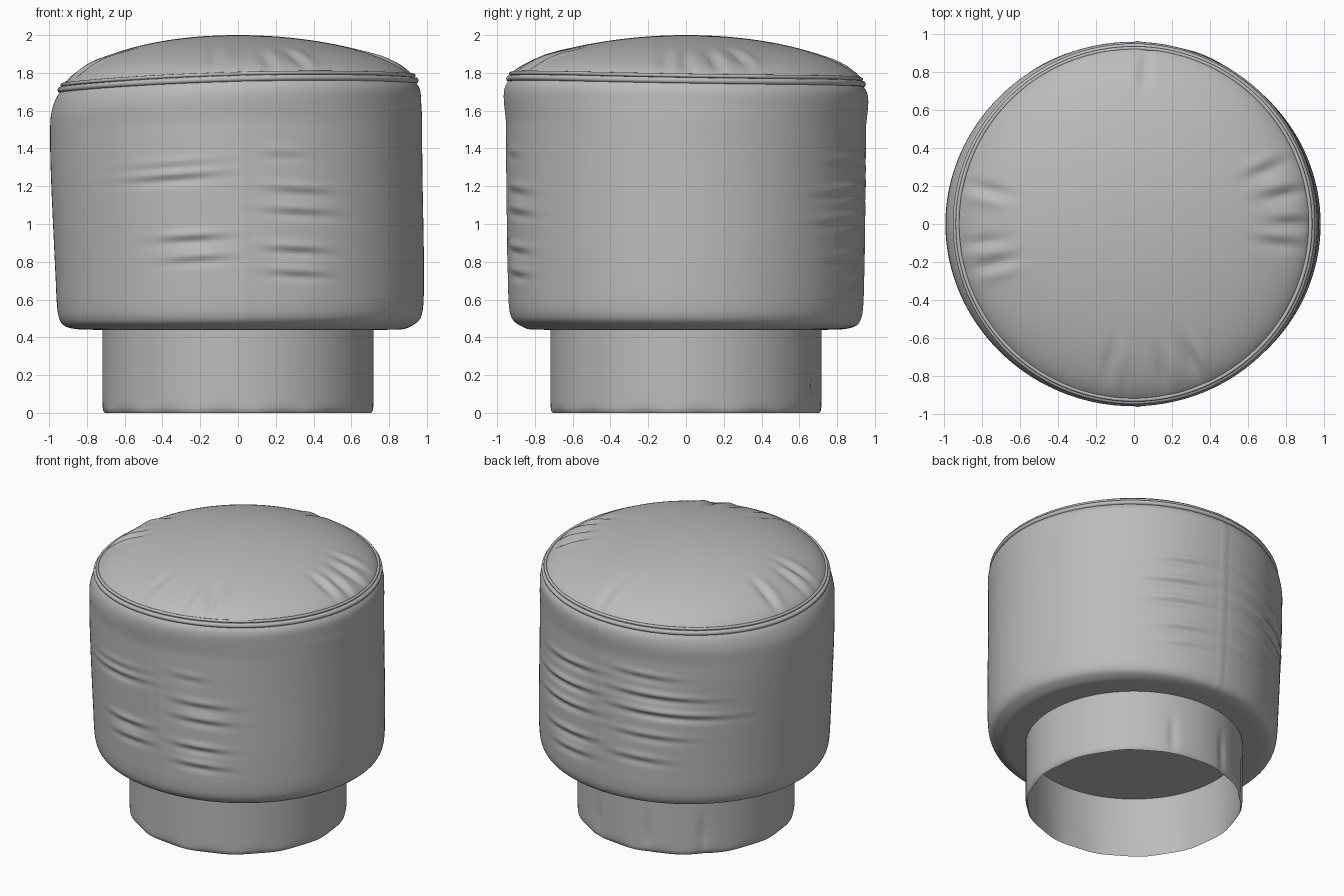
import bpy, bmesh, math
from math import sin, cos, pi, radians, exp
from mathutils import Vector

cube = bpy.data.objects.get("Cube")
if cube:
    bpy.data.objects.remove(cube)

SEGS = 240
grey = bpy.data.materials.new("soft grey fabric")
grey.use_nodes = True
COLOUR = (0.5, 0.5, 0.5, 1)
grey.diffuse_color = COLOUR
bsdf = next(n for n in grey.node_tree.nodes if n.type == "BSDF_PRINCIPLED")
bsdf.inputs["Base Color"].default_value = COLOUR


def bell(d, width):
    return exp(-(d / width) ** 2)


def smooth(t):
    t = min(max(t, 0), 1)
    return t * t * (3 - 2 * t)


def angle_gap(a, b):
    return (a - b + pi) % (2 * pi) - pi


def resample(points, step):
    """Smooth curve through profile points, split into short even steps."""
    pts = [Vector(p) for p in points]
    ext = [2 * pts[0] - pts[1]] + pts + [2 * pts[-1] - pts[-2]]
    out = []
    for i in range(len(pts) - 1):
        p0, p1, p2, p3 = ext[i:i + 4]
        length = (p2 - p1).length
        # tangents scaled by spacing, so uneven points do not overshoot
        m1 = (p2 - p0) / max((p1 - p0).length + length, 1e-6) * length
        m2 = (p3 - p1) / max((p3 - p2).length + length, 1e-6) * length
        n = max(3, math.ceil(length / step))
        for k in range(n):
            t = k / n
            out.append((2*t**3 - 3*t*t + 1) * p1 + (t**3 - 2*t*t + t) * m1
                       + (3*t*t - 2*t**3) * p2 + (t**3 - t*t) * m2)
    return out + [pts[-1]]


def lathe(name, profile, place, closed=False, sharp=50):
    """Spin a profile about z; place(r, z, angle) shapes each point."""
    bm = bmesh.new()
    rings = []
    for r, z in profile:
        if r < 1e-4:
            rings.append([bm.verts.new(place(0, z, 0))] * SEGS)
        else:
            rings.append([bm.verts.new(place(r, z, 2 * pi * j / SEGS)) for j in range(SEGS)])
    pairs = list(zip(rings, rings[1:]))
    if closed:
        pairs.append((rings[-1], rings[0]))
    for low, high in pairs:
        for j in range(SEGS):
            k = (j + 1) % SEGS
            quad = list(dict.fromkeys((low[j], low[k], high[k], high[j])))
            bm.faces.new(quad)
    bmesh.ops.recalc_face_normals(bm, faces=bm.faces)
    mesh = bpy.data.meshes.new(name)
    bm.to_mesh(mesh)
    bm.free()
    mesh.materials.append(grey)
    obj = bpy.data.objects.new(name, mesh)
    bpy.context.collection.objects.link(obj)
    bpy.ops.object.select_all(action="DESELECT")
    obj.select_set(True)
    bpy.context.view_layer.objects.active = obj
    bpy.ops.object.shade_smooth_by_angle(angle=radians(sharp))
    return obj


def rim_height(a):
    """The piping tilts and sways slightly around the seat."""
    return 1.745 + 0.025 * cos(a) - 0.015 * sin(a) - 0.01 * cos(2 * a)


# Upholstered body: side seams at front and back, with pulled folds beside them
# Each fold: side (-1 front, 1 back), x centre, half length, height, depth
FOLDS = [(-1, -.33, .28, 1.24, .012), (-1, -.33, .28, 1.3, .006), (-1, -.25, .2, .92, .012),
         (-1, -.22, .2, .81, .009), (-1, .32, .2, 1.17, .009), (-1, .32, .2, 1.06, .01),
         (-1, .3, .18, .86, .012), (-1, .3, .18, .73, .01), (-1, .25, .14, 1.35, .005),
         (1, .3, .25, 1.33, .012), (1, .34, .28, 1.17, .016), (1, .34, .28, 1.02, .014),
         (1, .3, .25, .82, .013), (1, .28, .2, .7, .01), (1, -.28, .22, 1.4, .008),
         (1, -.35, .3, 1.25, .013), (1, -.4, .34, 1.12, .016), (1, -.32, .25, .95, .009),
         (1, -.25, .2, .78, .009)]


def place_body(r, z, a):
    side_wall = smooth((r - 0.85) / 0.08)
    x, y = r * cos(a), r * sin(a)
    push = 0
    if side_wall and abs(y) > 0.45:
        for side, fx, half, fz, depth in FOLDS:
            if side * y > 0:
                d = z - fz + 0.06 * (abs(x) - abs(fx))
                push += depth * bell(x - fx, half * 0.8) * (bell(d - 0.025, 0.022) - bell(d + 0.015, 0.022))
        seam = x - 0.012
        push += 0.006 * bell(seam - 0.016, 0.014) - 0.012 * bell(seam, 0.009)
    r += push * side_wall
    fade = 1 - smooth((z - 1.5) / 0.22)
    x = r * cos(a) * (1.012 - 0.004 * (1 - fade))
    y = r * sin(a) * (1.0 - 0.025 * fade)
    x += 0.012 - 0.022 * smooth((z - 0.5) / 1.0) + 0.01 * smooth((z - 1.6) / 0.12)
    z += (rim_height(a) - 1.745) * smooth((z - 1.0) / 0.7)
    z += (0.008 * cos(a) - 0.008 * sin(a)) * (1 - smooth((z - 0.4) / 0.5)) * side_wall
    return x, y, z


body_profile = [(0, .44), (.5, .44), (.84, .442), (.895, .455), (.935, .482), (.955, .54), (.963, .7),
                (.97, 1.1), (.973, 1.55), (.968, 1.64), (.955, 1.7), (.93, 1.742)]
lathe("upholstered_body", resample(body_profile, 0.014), place_body)

# Domed seat cushion with short creases running in from the rim
# Each crease: angle in degrees, radius, depth
CREASES = [(22, .76, .016), (11, .8, .022), (0, .83, .02), (-8, .78, .018), (167, .8, .022),
           (187, .8, .02), (196, .77, .02), (260, .74, .012), (281, .8, .016), (293, .78, .018),
           (86, .82, .014)]


def place_cushion(r, z, a):
    dome = max(0, 1 - (r / 0.935) ** 2) ** 0.62
    base = rim_height(a)
    # the tilt dies out towards the middle
    base += (1.745 - base) * (1 - smooth(r / 0.93))
    height = base + (2.0 - base) * dome
    for deg, cr, depth in CREASES:
        gap = angle_gap(a, radians(deg)) * r
        height += depth * bell(r - cr, 0.11) * (0.6 * bell(gap - 0.05, 0.035) - bell(gap, 0.03))
    return r * cos(a), r * sin(a) * 1.005, height


lathe("seat_cushion", [(0.935 * sin(i / 60 * pi / 2), 0) for i in range(61)], place_cushion)


# Piping round the seat, with a fine stitched lip above it
def piping(name, radius, lift, thick):
    ring = [(radius + thick * cos(i * pi / 6), lift + thick * sin(i * pi / 6)) for i in range(12)]
    lathe(name, ring, lambda r, z, a: (r * cos(a) * 1.004, r * sin(a), z + rim_height(a)), closed=True)


piping("seat_piping", 0.936, 0.0, 0.016)
piping("seat_piping_lip", 0.927, 0.026, 0.01)

# Hollow base skirt with a few pressed pleats at the back
PLEATS = [71, 104, 134]


def place_base(r, z, a):
    for deg in PLEATS:
        gap = angle_gap(a, radians(deg)) * r
        r -= 0.012 * bell(gap, 0.03) * bell(z - 0.14, 0.13)
    r -= 0.004 * (1 + sin(14 * a)) * bell(z, 0.025)
    return r * cos(a), r * sin(a), z


outer = [(.708, 0), (.716, .012)] + [(.717, .03 + .03 * i) for i in range(15)]
inner = [(.708, .45), (.708, .2), (.706, .01)]
lathe("base_skirt", outer + inner, place_base, closed=True, sharp=40)
